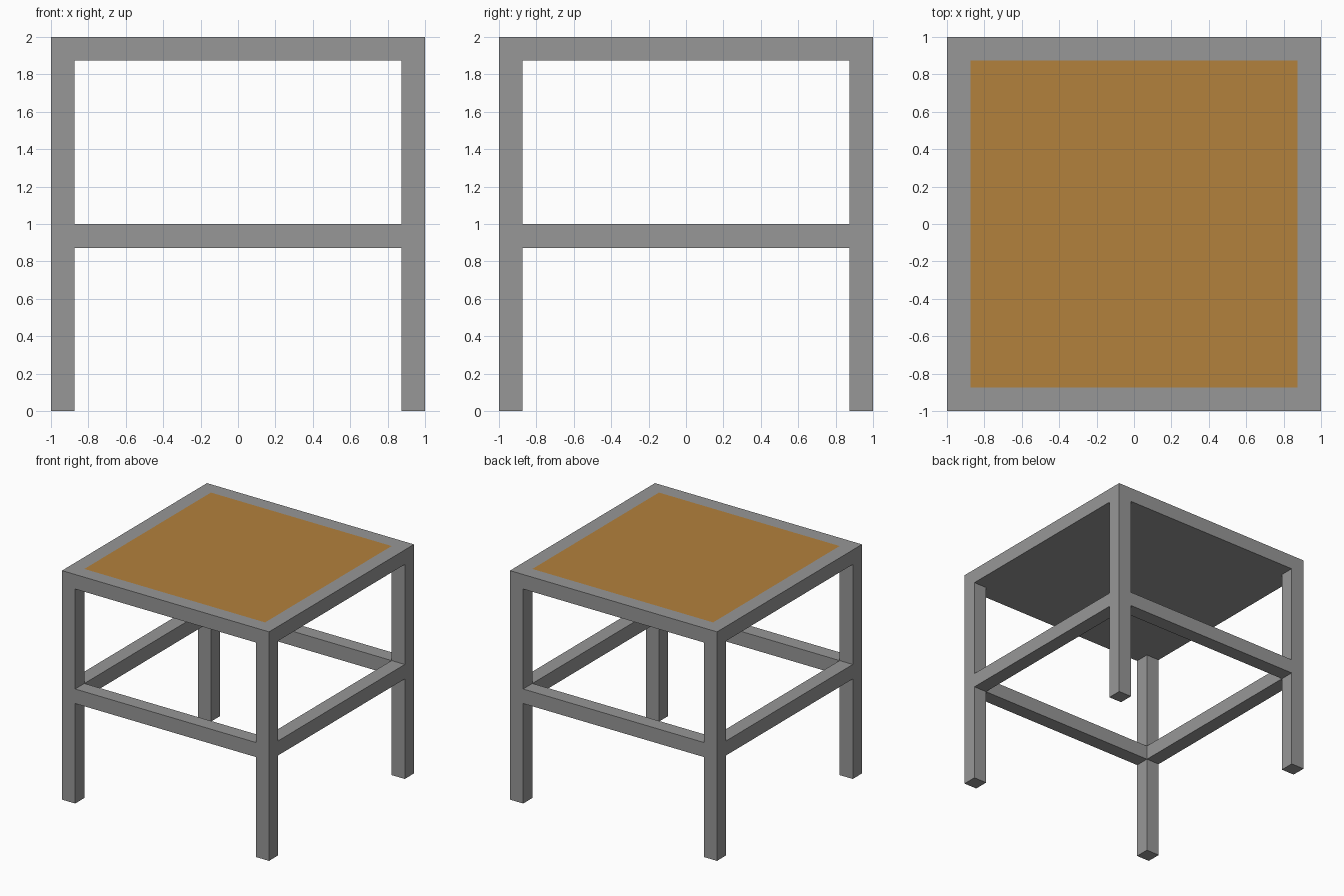
import bpy
import bmesh
from mathutils import Matrix, Vector

if "Cube" in bpy.data.objects:
    bpy.data.objects.remove(bpy.data.objects["Cube"])

W = 0.127      # thickness of legs, rails and seat
IN = 1.0 - W   # inner edge of the frame


def material(name, rgb):
    m = bpy.data.materials.new(name)
    m.diffuse_color = (*rgb, 1.0)
    m.use_nodes = True
    m.node_tree.nodes["Principled BSDF"].inputs["Base Color"].default_value = m.diffuse_color
    return m


frame_grey = material("frame grey", (0.31, 0.31, 0.31))
seat_tan = material("seat tan", (0.45, 0.22, 0.045))


def box(name, lo, hi, inset=0.0):
    lo, hi = Vector(lo), Vector(hi)
    bm = bmesh.new()
    bmesh.ops.create_cube(bm, size=1.0, matrix=Matrix.Translation((lo + hi) / 2)
                          @ Matrix.Diagonal((*(hi - lo), 1.0)))
    if inset:
        # flush coloured panel on the upper face
        bm.normal_update()
        top = max(bm.faces, key=lambda f: f.normal.z)
        bmesh.ops.inset_region(bm, faces=[top], thickness=inset, use_even_offset=True)
        top.material_index = 1
    mesh = bpy.data.meshes.new(name)
    bm.to_mesh(mesh)
    bm.free()
    mesh.materials.append(frame_grey)
    if inset:
        mesh.materials.append(seat_tan)
    ob = bpy.data.objects.new(name, mesh)
    bpy.context.collection.objects.link(ob)
    return ob


# Seat slab with tan panel
box("seat", (-1, -1, 2 - W), (1, 1, 2), inset=W)

# Four corner legs
for sx, side in ((-1, "left"), (1, "right")):
    for sy, end in ((-1, "front"), (1, "back")):
        xs = sorted((sx * IN, sx))
        ys = sorted((sy * IN, sy))
        box(f"{end}_{side}_leg", (xs[0], ys[0], 0), (xs[1], ys[1], 2 - W))

# Rails between the legs at mid height
for s, side, end in ((-1, "left", "front"), (1, "right", "back")):
    a, b = sorted((s * IN, s))
    box(f"{side}_rail", (a, -IN, 1 - W), (b, IN, 1))
    box(f"{end}_rail", (-IN, a, 1 - W), (IN, b, 1))
